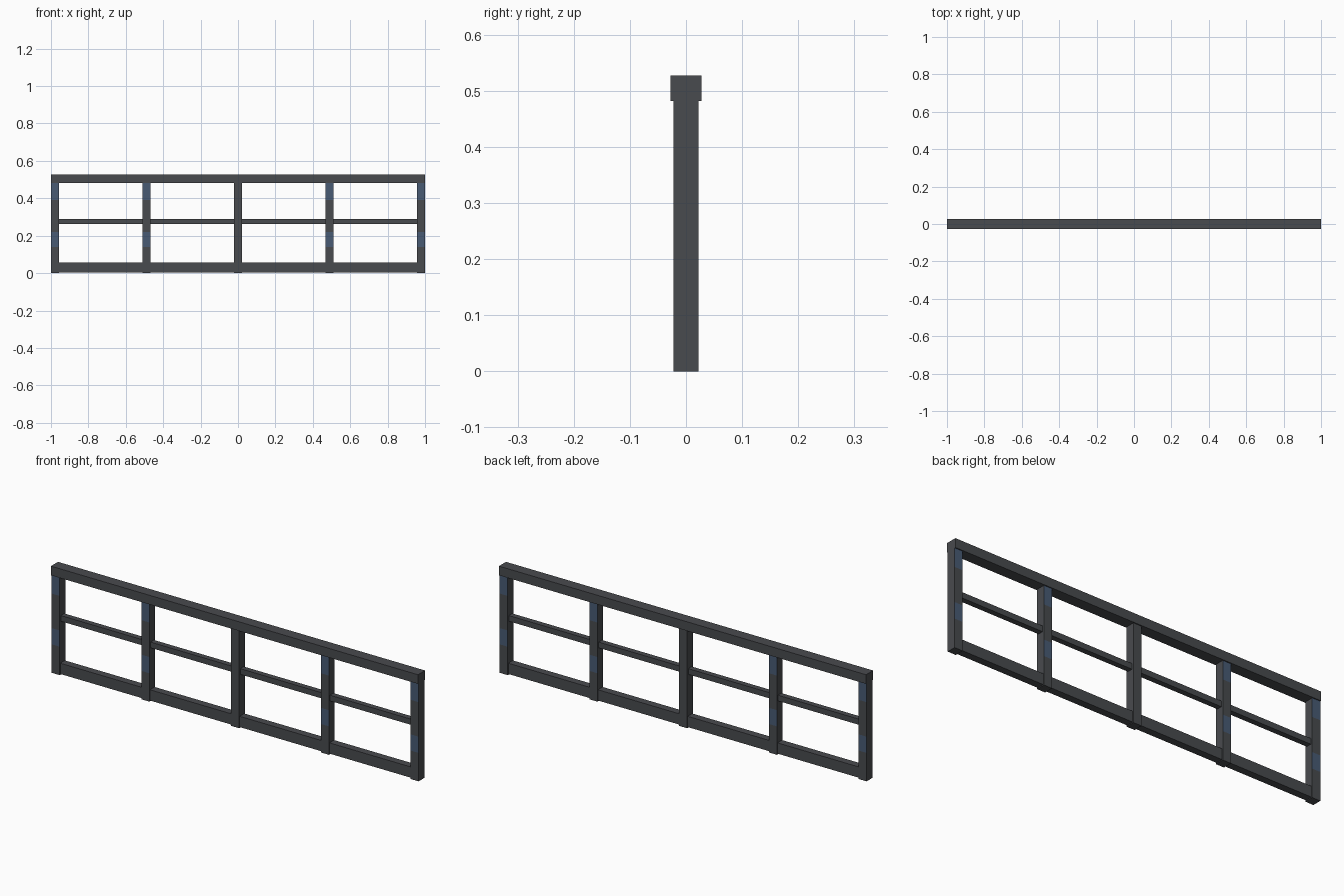
import bpy, bmesh

if "Cube" in bpy.data.objects:
    bpy.data.objects.remove(bpy.data.objects["Cube"])


def material(name, rgb):
    m = bpy.data.materials.new(name)
    m.diffuse_color = (*rgb, 1)
    m.use_nodes = True
    m.node_tree.nodes["Principled BSDF"].inputs["Base Color"].default_value = m.diffuse_color
    return m


GREY = material("dark grey metal", (0.066, 0.070, 0.077))
BLUE = material("slate blue", (0.066, 0.105, 0.175))
BANDS = [(0.39, 0.482), (0.14, 0.22)]  # blue marking heights on the posts


def box(name, x0, x1, half_y, z0, z1, cuts=()):
    bm = bmesh.new()
    bmesh.ops.create_cube(bm, size=1)
    for v in bm.verts:
        v.co.x = x0 if v.co.x < 0 else x1
        v.co.y = half_y if v.co.y > 0 else -half_y
        v.co.z = z0 if v.co.z < 0 else z1
    for z in cuts:
        bmesh.ops.bisect_plane(bm, geom=bm.verts[:] + bm.edges[:] + bm.faces[:],
                               plane_co=(0, 0, z), plane_no=(0, 0, 1))
    bm.normal_update()
    if cuts:  # blue only on front and back faces within the bands
        for f in bm.faces:
            z = f.calc_center_median().z
            if abs(f.normal.y) > 0.9 and any(a < z < b for a, b in BANDS):
                f.material_index = 1
    me = bpy.data.meshes.new(name)
    bm.to_mesh(me)
    bm.free()
    me.materials.append(GREY)
    me.materials.append(BLUE)
    ob = bpy.data.objects.new(name, me)
    bpy.context.collection.objects.link(ob)
    return ob


# Posts: the middle one is plain, the others carry blue bands
POSTS = [-0.978, -0.489, 0, 0.489, 0.978]
W = 0.022
for x in POSTS:
    box("post", x - W, x + W, 0.0225, 0, 0.482, (0.14, 0.22, 0.39) if x else ())

# Handrail along the top
box("top_rail", -1, 1, 0.0275, 0.482, 0.527)

# Thinner rails between neighbouring posts
for a, b in zip(POSTS, POSTS[1:]):
    box("middle_rail", a + W, b - W, 0.0135, 0.262, 0.29)
    box("bottom_rail", a + W, b - W, 0.018, 0.004, 0.057)
